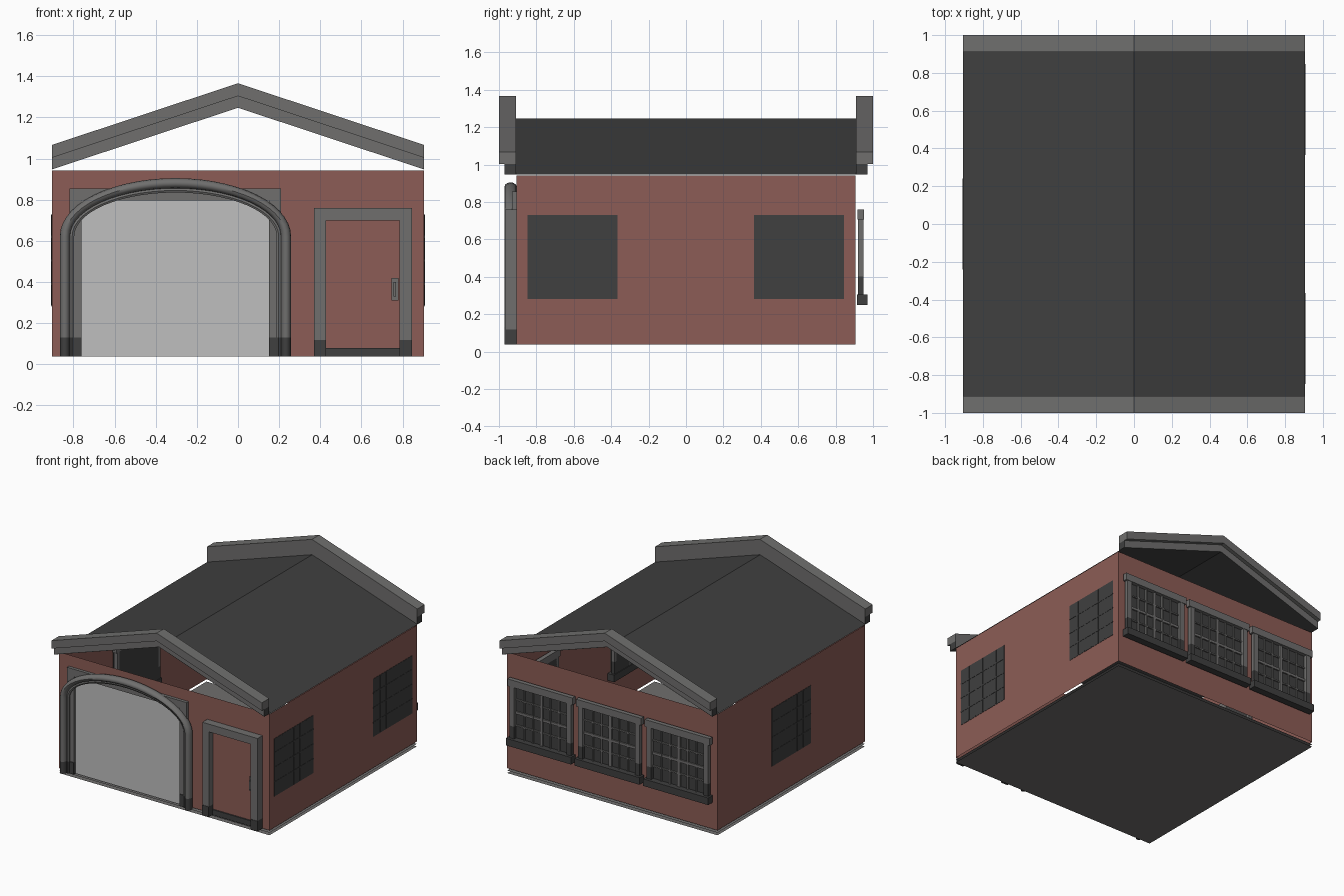
import bpy, bmesh, math
from mathutils import Vector

if "Cube" in bpy.data.objects:
    bpy.data.objects.remove(bpy.data.objects["Cube"])


def mat(name, c):
    m = bpy.data.materials.new(name)
    m.diffuse_color = (*c, 1)
    m.use_nodes = True
    m.node_tree.nodes["Principled BSDF"].inputs["Base Color"].default_value = m.diffuse_color
    return m


MATS = [mat("brick_red", (0.265, 0.108, 0.092)), mat("stone_grey", (0.16, 0.158, 0.155)),
        mat("dark_grey", (0.05, 0.05, 0.05)), mat("door_light_grey", (0.52, 0.52, 0.52))]
RED, GREY, DARK, LIGHT = range(4)


def finish(bm, name, loc=(0, 0, 0), rot=0.0, smooth=False, fix=True):
    if fix:
        bmesh.ops.recalc_face_normals(bm, faces=bm.faces)
    me = bpy.data.meshes.new(name)
    bm.to_mesh(me)
    bm.free()
    for m in MATS:
        me.materials.append(m)
    ob = bpy.data.objects.new(name, me)
    bpy.context.collection.objects.link(ob)
    ob.location = loc
    ob.rotation_euler.z = rot
    if smooth:
        bpy.context.view_layer.objects.active = ob
        ob.select_set(True)
        bpy.ops.object.shade_smooth_by_angle(angle=math.radians(40))
        ob.select_set(False)
    return ob


def box(bm, x0, x1, y0, y1, z0, z1, m):
    v = [bm.verts.new((x, y, z)) for z in (z0, z1) for x, y in ((x0, y0), (x1, y0), (x1, y1), (x0, y1))]
    for f in ((3, 2, 1, 0), (4, 5, 6, 7), (0, 1, 5, 4), (1, 2, 6, 5), (2, 3, 7, 6), (3, 0, 4, 7)):
        bm.faces.new([v[i] for i in f]).material_index = m


def boxes(name, items, **kw):
    bm = bmesh.new()
    for it in items:
        box(bm, *it)
    return finish(bm, name, **kw)


def sheet(bm, pts, m):
    bm.faces.new([bm.verts.new(p) for p in pts]).material_index = m


W, ZB, ZT = 0.905, 0.038, 0.942

# walls: four open sheets
bm = bmesh.new()
cs = [(-W, -W), (W, -W), (W, W), (-W, W)]
for i in range(4):
    a, b = cs[i], cs[(i + 1) % 4]
    sheet(bm, [(*a, ZB), (*b, ZB), (*b, ZT), (*a, ZT)], RED)
finish(bm, "walls", fix=False)

# floor sheets
for name, z in (("floor_lower", 0.0), ("floor_upper", 0.02)):
    bm = bmesh.new()
    sheet(bm, [(x, y, z) for x, y in cs], GREY)
    finish(bm, name, fix=False)

# roof: two sloped sheets
bm = bmesh.new()
for s in (1, -1):
    p = [(s * W, -0.97, 0.946), (s * W, 0.97, 0.946), (0, 0.97, 1.246), (0, -0.97, 1.246)]
    sheet(bm, p if s > 0 else p[::-1], DARK)
finish(bm, "roof", fix=False)


# gable trims: two stepped chevron bands at each end
def chevron(name, y0, y1, lo, hi, end_mat):
    prof = [(-W, lo), (0, lo + 0.3), (W, lo), (W, hi), (0, hi + 0.3), (-W, hi)]
    bm = bmesh.new()
    f, b = ([bm.verts.new((x, y, z)) for x, z in prof] for y in (y0, y1))
    for i, j, k, l in ((0, 1, 4, 5), (1, 2, 3, 4)):
        bm.faces.new((f[i], f[j], f[k], f[l]))
        bm.faces.new((b[l], b[k], b[j], b[i]))
    for i in range(6):
        j = (i + 1) % 6
        bm.faces.new((f[i], b[i], b[j], f[j]))
    bmesh.ops.recalc_face_normals(bm, faces=bm.faces)
    for fc in bm.faces:
        fc.material_index = end_mat if abs(fc.normal.x) > 0.9 else GREY
    finish(bm, name)


for s, side in ((-1, "front"), (1, "back")):
    chevron(side + "_gable_cap", s * 0.91, s * 1.0, 1.004, 1.066, GREY)
    chevron(side + "_gable_band", s * 0.91, s * 0.97, 0.947, 1.004, DARK)

# garage door panel and square surround
boxes("garage_door", [(-0.765, 0.155, -0.912, -0.906, ZB, 0.80, LIGHT)])
boxes("garage_surround", [
    (-0.82, 0.21, -0.93, -0.906, 0.795, 0.855, GREY),
    (-0.82, -0.76, -0.93, -0.906, 0.13, 0.795, GREY),
    (0.15, 0.21, -0.93, -0.906, 0.13, 0.795, GREY),
    (-0.82, -0.76, -0.935, -0.906, ZB, 0.13, DARK),
    (0.15, 0.21, -0.935, -0.906, ZB, 0.13, DARK)])


# garage arch: a section swept up one leg, over an elliptical top, down the other
def arch(name, section):
    cx, a, b, spring = -0.304, 0.562, 0.283, 0.622
    path = [(1, 0, ZB), (1, 0, 0.13)]
    path += [(math.cos(t), math.sin(t), spring) for t in (math.pi * i / 28 for i in range(29))]
    path += [(-1, 0, 0.13), (-1, 0, ZB)]
    bm = bmesh.new()
    rings = [[bm.verts.new((cx + (a - d) * c, y, z + (b - d) * s)) for d, y in section] for c, s, z in path]
    n = len(section)
    for r, q in zip(rings, rings[1:]):
        for i in range(n):
            j = (i + 1) % n
            f = bm.faces.new((r[i], r[j], q[j], q[i]))
            f.material_index = DARK if max(v.co.z for v in f.verts) < 0.14 else GREY
    for r in (rings[0], rings[-1]):
        bm.faces.new(r).material_index = DARK
    finish(bm, name, smooth=True)


arch("garage_arch_tube", [(0.025 + 0.025 * math.cos(t), -0.938 + 0.033 * math.sin(t))
                          for t in (math.tau * i / 12 for i in range(12))])
arch("garage_arch_inner_band", [(0.045, -0.906), (0.045, -0.94), (0.06, -0.945), (0.07, -0.94), (0.07, -0.906)])

# side door with frame, dark feet, threshold and handle
boxes("entry_door", [(0.425, 0.785, -0.915, -0.906, 0.08, 0.70, RED),
                     (0.425, 0.785, -0.925, -0.906, ZB, 0.08, DARK)])
frame = [(0.37, 0.845, -0.967, -0.906, 0.70, 0.76, GREY)]
for x0, x1 in ((0.37, 0.427), (0.785, 0.845)):
    frame += [(x0, x1, -0.967, -0.906, 0.118, 0.70, GREY), (x0, x1, -0.97, -0.906, ZB, 0.118, DARK)]
boxes("entry_door_frame", frame)
boxes("door_handle", [(0.745, 0.779, -0.925, -0.914, 0.31, 0.42, GREY),
                      (0.755, 0.769, -0.945, -0.92, 0.33, 0.40, GREY)])


# windows, built facing local -y with the wall plane at y = 0
def window(name, loc, rot, n=0.0):
    def o(x0, x1, d0, d1, z0, z1, m):
        return (x0, x1, -(d1 + n), -(d0 + n), z0, z1, m)
    parts = [o(-0.28, 0.28, 0.010, 0.065, 0.25, 0.305, DARK),
             o(-0.28, 0.28, 0.013, 0.047, 0.705, 0.76, GREY),
             o(-0.24, 0.24, 0.015, 0.018, 0.30, 0.71, DARK)]
    for s in (-1, 1):
        x0, x1 = sorted((s * 0.225, s * 0.265))
        parts += [o(x0, x1, 0.015, 0.044, 0.40, 0.705, GREY), o(x0, x1, 0.015, 0.044, 0.305, 0.40, DARK)]
    for x, w in ((0, 0.012), (-0.15, 0.005), (-0.075, 0.005), (0.075, 0.005), (0.15, 0.005)):
        parts.append(o(x - w, x + w, 0.015, 0.03, 0.305, 0.705, GREY))
    for z, w in ((0.505, 0.010), (0.405, 0.005), (0.605, 0.005)):
        parts.append(o(-0.225, 0.225, 0.015, 0.028, z - w, z + w, GREY))
    boxes(name, parts, loc=loc, rot=rot)


for i, x in enumerate((-0.59, 0.0, 0.59)):
    window(f"back_window_{i + 1}", (x, W, 0), math.pi)

# side windows sit inside the wall, with a dark pane flush outside
for name, x, y, r in (("right_window_front", W, -0.607, math.pi / 2),
                      ("right_window_back", W, 0.605, math.pi / 2),
                      ("left_window", -W, 0.0, -math.pi / 2)):
    window(name, (x, y, 0), r, n=-0.067)
    pane = [(-0.241, 0.241, -0.002, 0.001, 0.28, 0.73, DARK)]
    pane += [(u - 0.005, u + 0.005, -0.004, 0, 0.285, 0.725, DARK) for u in (-0.15, -0.075, 0, 0.075, 0.15)]
    pane += [(-0.24, 0.24, -0.004, 0, z - 0.005, z + 0.005, DARK) for z in (0.39, 0.505, 0.62)]
    boxes(name + "_pane", pane, loc=(x, y, 0), rot=r)
